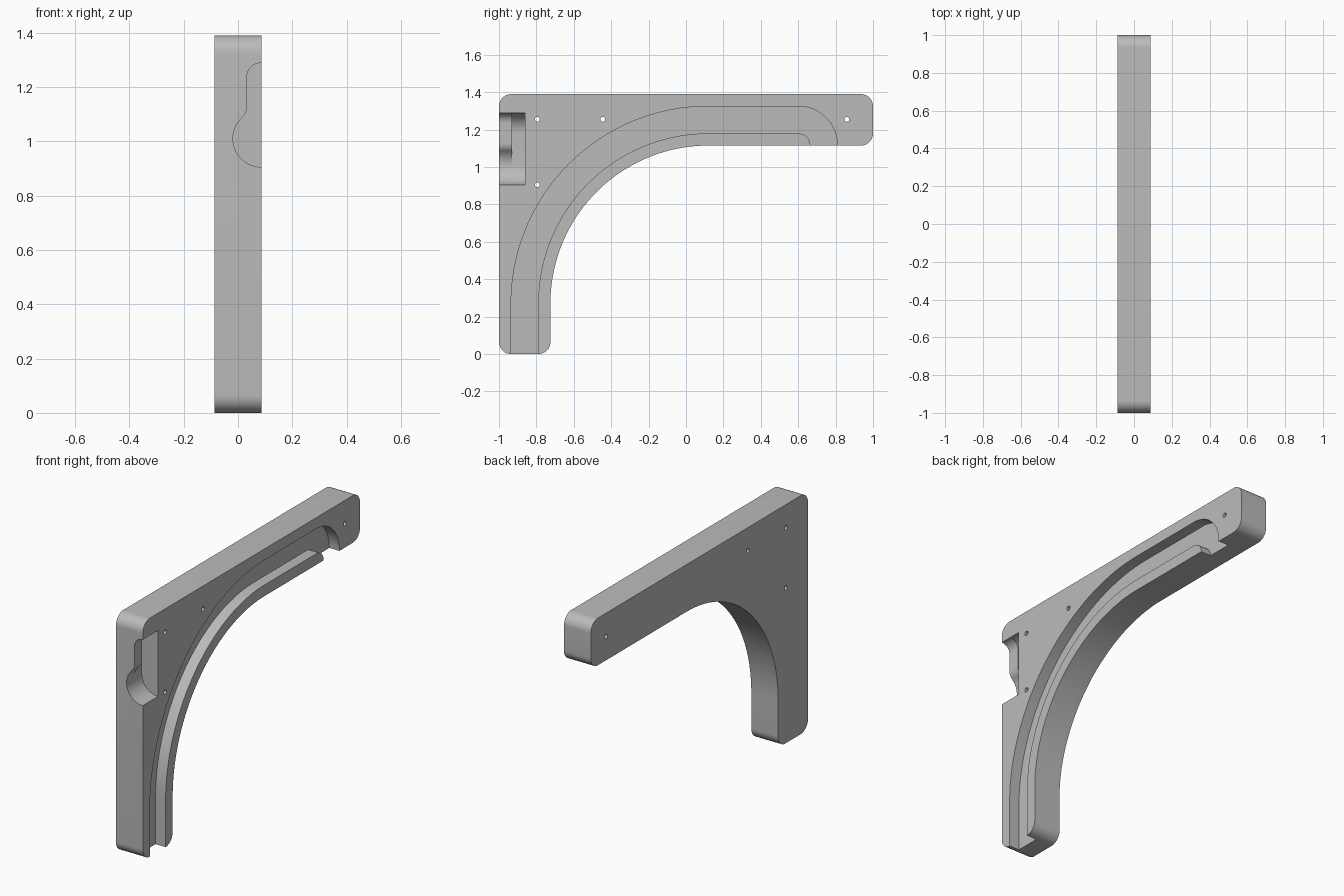
import bpy, bmesh
from math import sin, cos, radians
from mathutils import Vector

cube = bpy.data.objects.get("Cube")
if cube:
    bpy.data.objects.remove(cube, do_unlink=True)

HALF = 0.0865     # half thickness of the bracket
TOP = 1.39
CORNER = 0.065

grey = bpy.data.materials.new("plain_grey")
grey.use_nodes = True
colour = (0.5, 0.5, 0.5, 1)
grey.diffuse_color = colour
grey.node_tree.nodes["Principled BSDF"].inputs["Base Color"].default_value = colour


def arc(u, v, r, start, end, steps=12):
    angles = [radians(start + (end - start) * i / steps) for i in range(steps + 1)]
    return [(u + r * cos(a), v + r * sin(a)) for a in angles]


def prism(name, profile, axis, low, high):
    """Extrude a closed profile along x (profile in y, z) or y (profile in x, z)."""
    bm = bmesh.new()
    if axis == "x":
        verts = [bm.verts.new((low, u, v)) for u, v in profile]
        push = Vector((high - low, 0, 0))
    else:
        verts = [bm.verts.new((u, low, v)) for u, v in profile]
        push = Vector((0, high - low, 0))
    face = bm.faces.new(verts)
    out = bmesh.ops.extrude_face_region(bm, geom=[face])
    moved = [g for g in out["geom"] if isinstance(g, bmesh.types.BMVert)]
    bmesh.ops.translate(bm, verts=moved, vec=push)
    bmesh.ops.recalc_face_normals(bm, faces=bm.faces)
    mesh = bpy.data.meshes.new(name)
    bm.to_mesh(mesh)
    bm.free()
    mesh.materials.append(grey)
    obj = bpy.data.objects.new(name, mesh)
    bpy.context.collection.objects.link(obj)
    return obj


def cut(target, cutter):
    cutter.hide_render = True
    mod = target.modifiers.new("cut", "BOOLEAN")
    mod.operation = "DIFFERENCE"
    mod.solver = "EXACT"
    mod.object = cutter
    bpy.context.view_layer.objects.active = target
    bpy.ops.object.modifier_apply(modifier=mod.name)
    bpy.data.objects.remove(cutter, do_unlink=True)


# Curved bracket body: upright leg, long arm and a sweeping inner curve
BEND = (0.12, 0.27)
c = CORNER
outline = (
    arc(-1 + c, c, c, 270, 180)
    + arc(-1 + c, TOP - c, c, 180, 90)
    + arc(1 - c, TOP - c, c, 90, 0)
    + arc(1 - c, 1.115 + c, c, 0, -90)
    + arc(*BEND, 0.845, 90, 180, 48)
    + arc(-0.725 - c, c, c, 0, -90)
)
bracket = prism("bracket", outline, "x", -HALF, HALF)

# Shallow cable channel following the curve, open at both ends
channel = (
    [(-0.935, -0.05)]
    + arc(*BEND, 1.055, 180, 90, 48)
    + arc(0.6, 1.115, 0.21, 90, 0, 24)
    + [(0.81, 1.05), (0.665, 1.05)]
    + arc(0.6, 1.115, 0.065, 0, 90)
    + arc(*BEND, 0.91, 90, 180, 48)
    + [(-0.79, -0.05)]
)
cut(bracket, prism("channel_cutter", channel, "x", HALF - 0.065, 0.2))

# Keyhole opening in the front edge, with a wider pocket behind it
keyhole = (
    [(0.15, 1.289)]
    + arc(HALF, 1.235, 0.054, 90, 180)
    + arc(-0.0215, 1.127, 0.054, 0, -47.3)
    + arc(HALF, 1.01, 0.105, 132.7, 270, 20)
    + [(0.15, 0.905)]
)
pocket = (
    [(0.15, 1.289)]
    + arc(HALF, 1.184, 0.105, 90, 180, 16)
    + arc(HALF, 1.01, 0.105, 180, 270, 16)
    + [(0.15, 0.905)]
)
cut(bracket, prism("keyhole_cutter", keyhole, "y", -1.1, -0.93))
cut(bracket, prism("pocket_cutter", pocket, "y", -0.93, -0.86))

# Small screw holes right through the bracket
for y, z in [(-0.795, 1.255), (-0.445, 1.255), (0.86, 1.255), (-0.795, 0.905)]:
    hole = arc(y, z, 0.013, 0, 345, 23)
    cut(bracket, prism("hole_cutter", hole, "x", -0.2, 0.2))

bpy.ops.object.select_all(action="DESELECT")
bracket.select_set(True)
bpy.context.view_layer.objects.active = bracket
bpy.ops.object.shade_smooth_by_angle(angle=radians(30))
